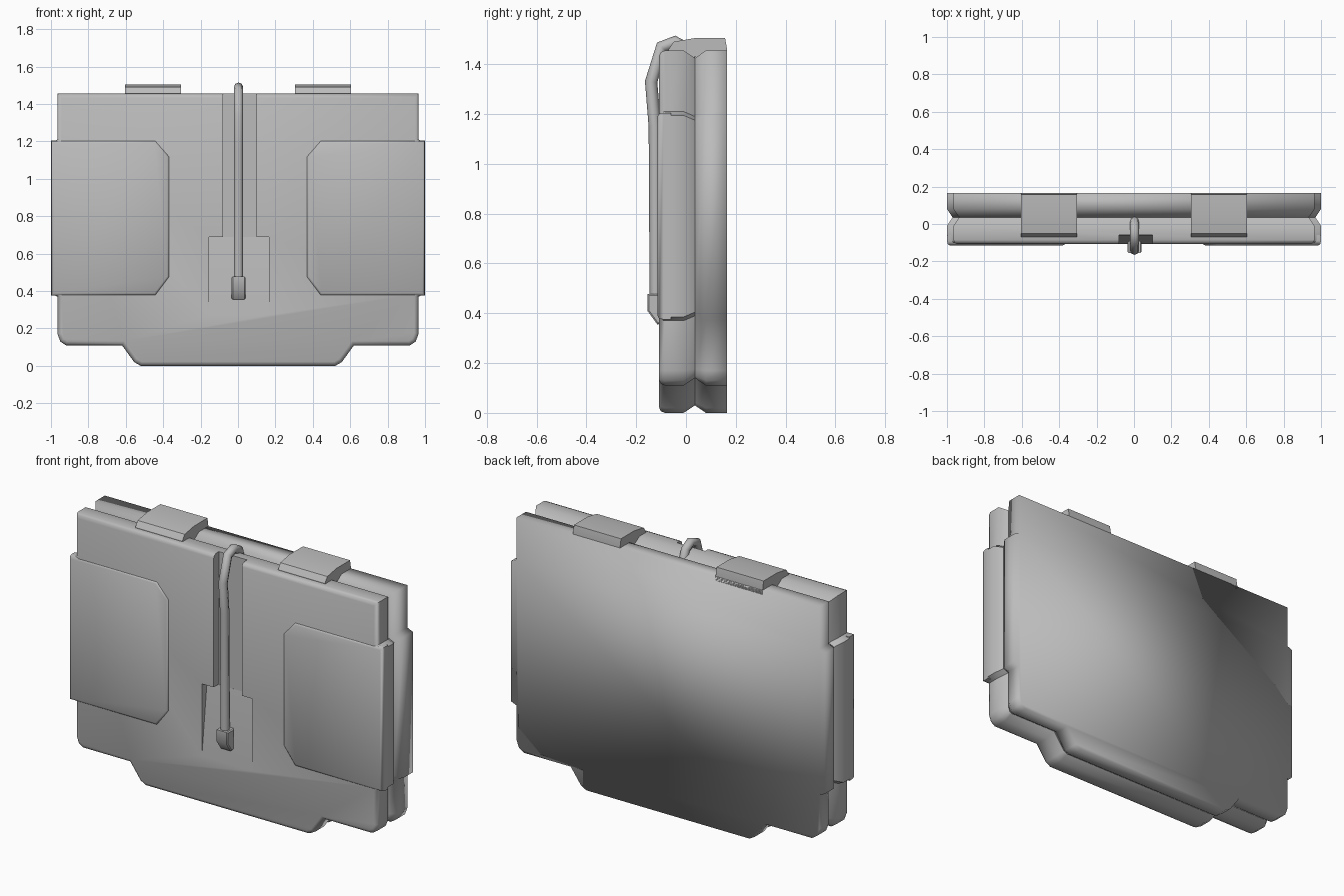
import bpy, bmesh, math
from mathutils import Vector

if "Cube" in bpy.data.objects:
    bpy.data.objects.remove(bpy.data.objects["Cube"])

grey = bpy.data.materials.new("light grey")
grey.diffuse_color = (0.5, 0.5, 0.5, 1)
grey.use_nodes = True
grey.node_tree.nodes["Principled BSDF"].inputs["Base Color"].default_value = grey.diffuse_color


def inset(pts, d):
    """Mitred inset of a counter-clockwise outline."""
    out = []
    for i, p in enumerate(pts):
        p = Vector(p)
        a = (p - Vector(pts[i - 1])).normalized()
        b = (Vector(pts[(i + 1) % len(pts)]) - p).normalized()
        na, nb = Vector((-a.y, a.x)), Vector((-b.y, b.x))
        m = (na + nb) / (1 + na.dot(nb))
        out.append(p + m * d)
    return out


def finish(bm, name, angle):
    bmesh.ops.recalc_face_normals(bm, faces=bm.faces)
    me = bpy.data.meshes.new(name)
    bm.to_mesh(me)
    bm.free()
    ob = bpy.data.objects.new(name, me)
    bpy.context.collection.objects.link(ob)
    me.materials.append(grey)
    if angle:
        smooth(ob, angle)
    return ob


def smooth(ob, angle):
    bpy.ops.object.select_all(action='DESELECT')
    ob.select_set(True)
    bpy.context.view_layer.objects.active = ob
    bpy.ops.object.shade_smooth_by_angle(angle=math.radians(angle))


def loft(name, pts, rings, angle=0, axis='Y'):
    """Stack inset copies of an outline; rings are (position, inset)."""
    bm = bmesh.new()
    loops = []
    for t, d in rings:
        ring = inset(pts, d)
        loops.append([bm.verts.new((u, t, v) if axis == 'Y' else (t, u, v)) for u, v in ring])
    n = len(pts)
    for a, b in zip(loops, loops[1:]):
        for i in range(n):
            j = (i + 1) % n
            bm.faces.new((a[i], a[j], b[j], b[i]))
    bm.faces.new(loops[0])
    bm.faces.new(loops[-1])
    return finish(bm, name, angle)


# Case outline: stepped foot, bulged sides
half = [(0.52, 0), (0.555, 0.02), (0.62, 0.11), (0.92, 0.11), (0.95, 0.13), (0.965, 0.17),
        (0.965, 0.37), (1.0, 0.385), (1.0, 1.195), (0.965, 1.21), (0.965, 1.455)]
outline = half + [(-x, z) for x, z in reversed(half)]

front = loft("front_shell", outline,
             [(-0.108, 0.022), (-0.101, 0.007), (-0.085, 0), (-0.01, 0), (0.036, 0.03)])
loft("back_shell", outline, [(0.036, 0.03), (0.08, 0), (0.165, 0)], 95)

# Cable channel and ramped pocket cut into the front
box = [(-0.08, 0.688), (0.1, 0.688), (0.1, 1.6), (-0.08, 1.6)]
channel = loft("channel_cutter", box, [(-0.3, 0), (-0.06, 0)])
ramp = [(-0.3, 0.2), (-0.122, 0.15), (-0.06, 0.69), (-0.3, 0.69)]
pocket = loft("pocket_cutter", ramp, [(-0.155, 0), (0.167, 0)], axis='X')
for cutter in (channel, pocket):
    mod = front.modifiers.new("cut", 'BOOLEAN')
    mod.operation = 'DIFFERENCE'
    mod.solver = 'EXACT'
    mod.object = cutter
    bpy.context.view_layer.objects.active = front
    bpy.ops.object.modifier_apply(modifier=mod.name)
    bpy.data.objects.remove(cutter)
smooth(front, 50)

# Raised side pads and top clips
pad = [(0.365, 0.475), (0.44, 0.375), (1.0, 0.375), (1.0, 1.205), (0.44, 1.205), (0.365, 1.12)]
clip = [(-0.07, 1.43), (0.165, 1.43), (0.165, 1.46), (0.157, 1.505),
        (0.035, 1.505), (-0.05, 1.49), (-0.07, 1.46)]
for side, s in (("left", -1), ("right", 1)):
    pts = [(s * x, z) for x, z in pad]
    if s < 0:
        pts.reverse()
    loft(side + "_pad", pts, [(-0.114, 0.014), (-0.108, 0.004), (-0.09, 0), (-0.06, 0)], 50)
    loft(side + "_clip", clip, [(s * 0.305, 0), (s * 0.605, 0)], 30, axis='X')

# Cable over the top edge
cu = bpy.data.curves.new("cable", 'CURVE')
cu.dimensions = '3D'
cu.bevel_depth = 0.025
cu.bevel_resolution = 2
cu.use_fill_caps = True
path = [(0.02, 1.40), (0.0, 1.465), (-0.045, 1.49), (-0.098, 1.47),
        (-0.14, 1.33), (-0.125, 1.15), (-0.121, 0.45)]
sp = cu.splines.new('POLY')
sp.points.add(len(path) - 1)
for p, (y, z) in zip(sp.points, path):
    p.co = (0.003, y, z, 1)
cu.materials.append(grey)
cable = bpy.data.objects.new("cable", cu)
bpy.context.collection.objects.link(cable)

# Plug at the cable's end
plug = [(-0.155, 0.41), (-0.115, 0.355), (-0.09, 0.36), (-0.09, 0.478), (-0.155, 0.478)]
loft("plug", plug, [(-0.034, 0.006), (-0.028, 0), (0.034, 0), (0.04, 0.006)], 40, axis='X')
